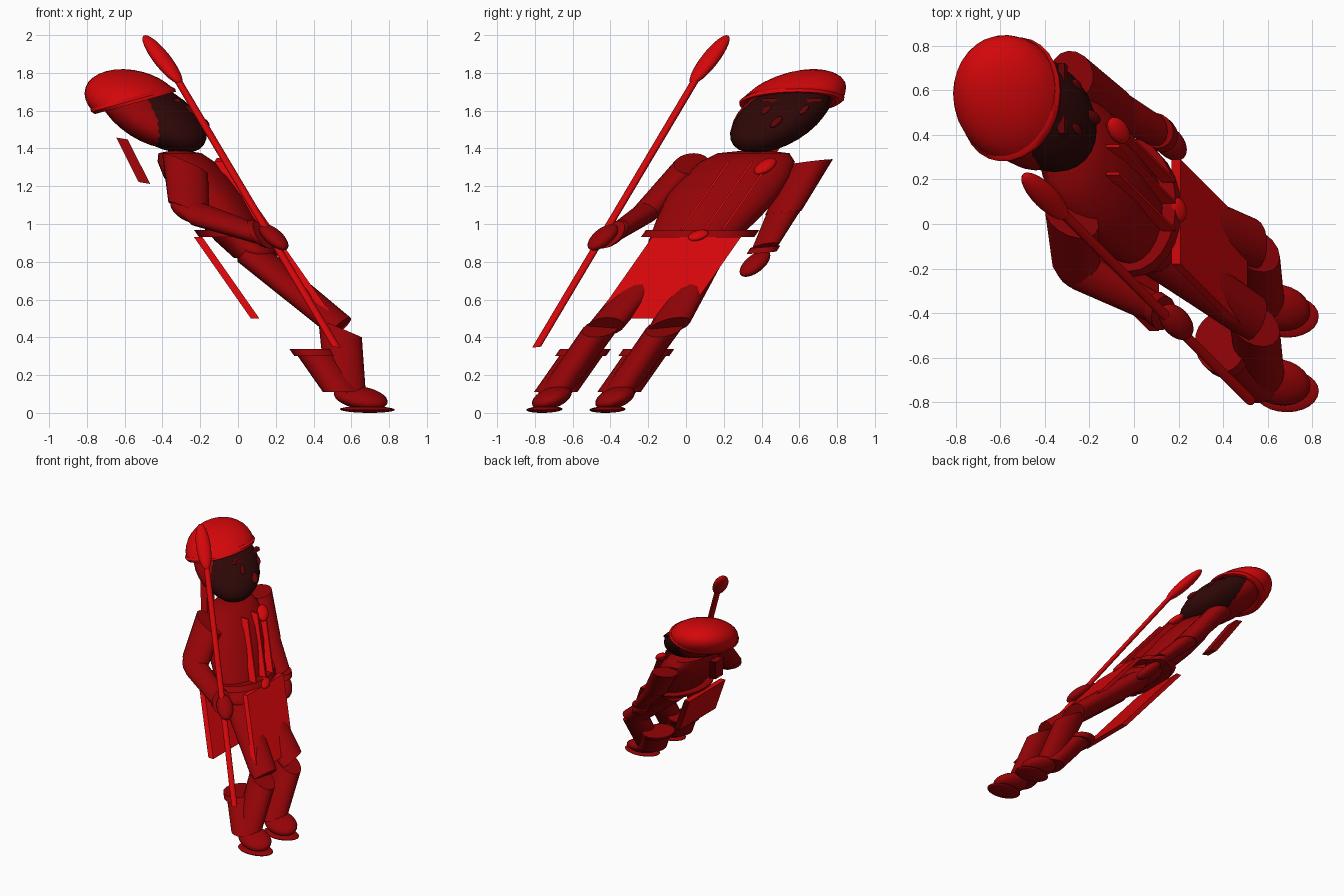
import bpy, bmesh, math
from mathutils import Matrix, Vector

cube = bpy.data.objects.get("Cube")
if cube:
    bpy.data.objects.remove(cube, do_unlink=True)

# The whole figure leans: every part is built upright, then sheared
LEAN = 0.7
SHEAR = Matrix(((1, 0, -LEAN, 0), (0, 1, LEAN, 0), (0, 0, 1, 0), (0, 0, 0, 1)))
UPRIGHT = SHEAR.inverted()


def material(name, rgb):
    m = bpy.data.materials.new(name)
    m.use_nodes = True
    colour = (*rgb, 1)
    m.diffuse_color = colour
    node = next(n for n in m.node_tree.nodes if n.type == 'BSDF_PRINCIPLED')
    node.inputs["Base Color"].default_value = colour
    return m


BRIGHT = material("bright_red", (0.66, 0.002, 0.003))
BODY = material("deep_red", (0.3, 0.001, 0.002))
FACE = material("dark_brown", (0.027, 0.002, 0.002))
MARK = material("maroon", (0.12, 0.001, 0.002))


def finish(bm, name, mat, matrix, smooth=True):
    bm.transform(SHEAR @ matrix)
    bmesh.ops.recalc_face_normals(bm, faces=bm.faces)
    mesh = bpy.data.meshes.new(name)
    bm.to_mesh(mesh)
    bm.free()
    mesh.materials.append(mat)
    ob = bpy.data.objects.new(name, mesh)
    bpy.context.collection.objects.link(ob)
    if smooth:
        bpy.ops.object.select_all(action='DESELECT')
        ob.select_set(True)
        bpy.context.view_layer.objects.active = ob
        bpy.ops.object.shade_smooth_by_angle(angle=math.radians(40))
    return ob


def place(loc, size, tilt=0):
    return (Matrix.Translation(UPRIGHT @ Vector(loc))
            @ Matrix.Rotation(math.radians(tilt), 4, 'Y')
            @ Matrix.Diagonal((*size, 1)))


def ball(name, mat, loc, size):
    bm = bmesh.new()
    bmesh.ops.create_uvsphere(bm, u_segments=24, v_segments=14, radius=1)
    return finish(bm, name, mat, place(loc, size))


def box(name, mat, loc, size, tilt=0):
    bm = bmesh.new()
    bmesh.ops.create_cube(bm, size=1)
    return finish(bm, name, mat, place(loc, size, tilt), False)


def drum(name, mat, loc, size):
    bm = bmesh.new()
    bmesh.ops.create_cone(bm, cap_ends=True, segments=24, radius1=1, radius2=1, depth=1)
    return finish(bm, name, mat, place(loc, size))


def limb(name, mat, start, end, r1, r2, sides=16):
    a, b = UPRIGHT @ Vector(start), UPRIGHT @ Vector(end)
    bm = bmesh.new()
    bmesh.ops.create_cone(bm, cap_ends=True, segments=sides, radius1=r1,
                          radius2=r2, depth=(b - a).length)
    turn = (b - a).to_track_quat('Z', 'Y').to_matrix().to_4x4()
    return finish(bm, name, mat, Matrix.Translation((a + b) / 2) @ turn)


def lathe(name, mat, profile, loc, size, tilt=0):
    bm = bmesh.new()
    verts = [bm.verts.new((r, 0, z)) for r, z in profile]
    edges = [bm.edges.new(pair) for pair in zip(verts, verts[1:])]
    bmesh.ops.spin(bm, geom=verts + edges, cent=(0, 0, 0), axis=(0, 0, 1),
                   angle=math.tau, steps=28)
    bmesh.ops.remove_doubles(bm, verts=bm.verts, dist=0.0005)
    return finish(bm, name, mat, place(loc, size, tilt))


# Head, hair and cap
HEAD = Vector((-0.425, 0.5, 1.57))
RADII = (0.22, 0.23, 0.195)
ball("head", FACE, HEAD, RADII)
ball("hair", BODY, (-0.5, 0.51, 1.59), (0.2, 0.235, 0.19))
CAP = (-0.555, 0.56, 1.655)
dome = [(math.cos(i * math.pi / 16), math.sin(i * math.pi / 16)) for i in range(9)]
lathe("cap", BRIGHT, [(0, 0)] + dome, CAP, (0.262, 0.265, 0.158), -13)
lathe("cap_brim", BRIGHT, [(0.9, -0.02), (1.0, -0.02), (1.04, 0), (1.0, 0.02), (0.9, 0.02)],
      CAP, (0.262, 0.265, 0.7), -13)


# Face details sit on the head surface at a sideways and upward offset
def on_face(dy, dz):
    dx = RADII[0] * math.sqrt(1 - (dy / RADII[1]) ** 2 - (dz / RADII[2]) ** 2)
    return HEAD + SHEAR @ Vector((dx, dy, dz))


for side, y in (("right", -0.1), ("left", 0.1)):
    ball(side + "_eye", MARK, on_face(y, 0.035), (0.015, 0.02, 0.025))
    box(side + "_brow", MARK, on_face(y * 1.15, 0.085), (0.03, 0.085, 0.018))
ball("nose", MARK, on_face(0, -0.03), (0.03, 0.025, 0.03))

# Torso, hips, belt and hanging panels
lathe("torso", BODY, [(0, -0.34), (0.17, -0.33), (0.23, -0.24), (0.27, -0.12), (0.3, 0),
                      (0.29, 0.1), (0.25, 0.18), (0.19, 0.225), (0, 0.245)],
      (-0.15, 0.2, 1.15), (0.6, 1, 1))
ball("hips", BODY, (0.07, 0.01, 0.88), (0.125, 0.22, 0.09))
drum("belt", BODY, (-0.01, 0.075, 0.95), (0.21, 0.3, 0.035))
box("front_panel", BRIGHT, (0.34, -0.095, 0.715), (0.04, 0.47, 0.43))
box("back_panel", BRIGHT, (-0.06, -0.095, 0.715), (0.045, 0.47, 0.43))
box("back_plate", BODY, (-0.555, 0.4, 1.335), (0.055, 0.1, 0.24), 11)

# Upright ribs, badge and buckle on the chest
for i, y in enumerate((0.1, 0.225, 0.32)):
    box(f"chest_rib_{i + 1}", BRIGHT, (0.03, y, 1.15), (0.06, 0.013, 0.36))
ball("badge", BRIGHT, (-0.07, 0.42, 1.305), (0.04, 0.05, 0.045))
ball("buckle", BRIGHT, (0.2, 0.065, 0.94), (0.03, 0.05, 0.03))

# Arms
arms = {
    "right": ((-0.28, 0.03, 1.32), (-0.26, -0.2, 1.07), (0.1, -0.38, 0.95), (0.19, -0.44, 0.93)),
    "left": ((-0.28, 0.67, 1.33), (-0.08, 0.515, 1.06), (0.1, 0.42, 0.88), (0.16, 0.365, 0.79)),
}
for side, (shoulder, elbow, wrist, hand) in arms.items():
    limb(side + "_upper_arm", BODY, shoulder, elbow, 0.1, 0.09)
    ball(side + "_elbow", BODY, elbow, (0.085, 0.085, 0.07))
    limb(side + "_forearm", BODY, elbow, wrist, 0.085, 0.065)
    limb(side + "_cuff", BODY, wrist, Vector(wrist).lerp(Vector(hand), 0.35), 0.075, 0.075)
    ball(side + "_hand", BODY, hand, (0.06, 0.065, 0.07))

# Legs, boots and feet: the left leg repeats the right one, shifted sideways
for side, y, hip in (("right", 0, -0.1), ("left", 0.335, 0.11)):
    knee = (0.54, -0.425 + y, 0.458)
    limb(side + "_thigh", BODY, (0.06, hip, 0.85), knee, 0.11, 0.1)
    limb(side + "_shin", BODY, (0.54, -0.45 + y, 0.45), (0.57, -0.69 + y, 0.11), 0.095, 0.09)
    drum(side + "_boot", BODY, (0.485, -0.62 + y, 0.21), (0.105, 0.115, 0.2))
    drum(side + "_boot_cuff", BODY, (0.4, -0.545 + y, 0.32), (0.115, 0.135, 0.035))
    ball(side + "_foot", BODY, (0.65, -0.71 + y, 0.08), (0.135, 0.095, 0.065))
    ball(side + "_sole", BODY, (0.685, -0.75 + y, 0.018), (0.145, 0.095, 0.018))

# Spear held in the right hand
limb("spear_shaft", BRIGHT, (0.52, -0.79, 0.35), (-0.33, 0.06, 1.78), 0.022, 0.022)
ball("spear_tip", BRIGHT, (-0.4, 0.125, 1.87), (0.055, 0.055, 0.13))
